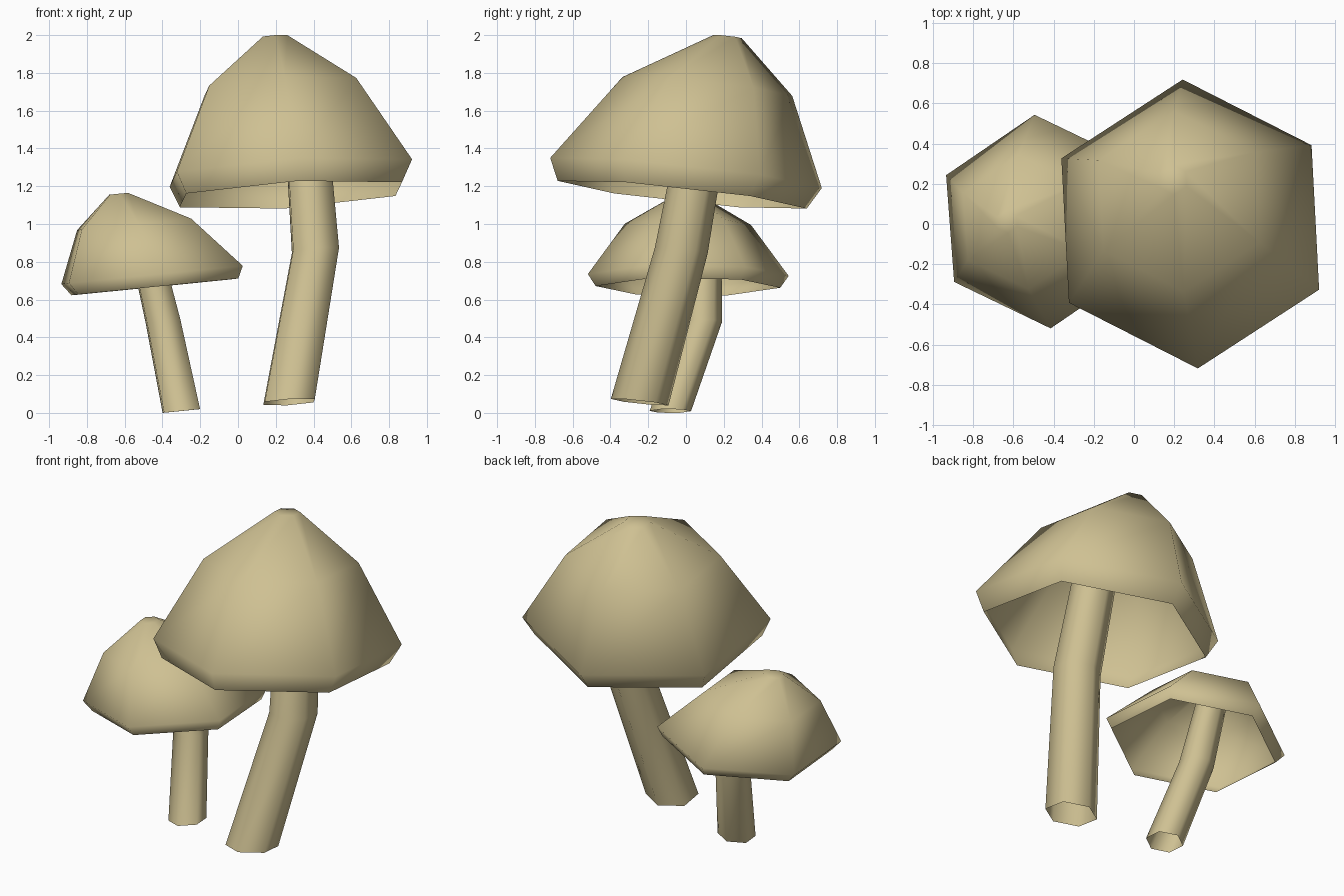
import bpy, bmesh, math

if "Cube" in bpy.data.objects:
    bpy.data.objects.remove(bpy.data.objects["Cube"])

# One flat colour for everything
mat = bpy.data.materials.new("mushroom beige")
mat.diffuse_color = (0.62, 0.53, 0.29, 1)
mat.use_nodes = True
mat.node_tree.nodes["Principled BSDF"].inputs["Base Color"].default_value = mat.diffuse_color


def loft(name, rings, tilt, angle, close_top):
    """Six-sided shell through rings (x, y, z, radius), each leaning by the tilt slopes."""
    bm = bmesh.new()
    loops = []
    for x, y, z, r in rings:
        loop = []
        for k in range(6):
            a = math.radians(angle + 60 * k)
            dx, dy = r * math.cos(a), r * math.sin(a)
            loop.append(bm.verts.new((x + dx, y + dy, z + tilt[0] * dx + tilt[1] * dy)))
        loops.append(loop)
    for lo, hi in zip(loops, loops[1:]):
        for k in range(6):
            n = (k + 1) % 6
            bm.faces.new((lo[k], lo[n], hi[n], hi[k]))
    if close_top:
        bm.faces.new(loops[-1])
    for f in bm.faces:
        f.smooth = True
    me = bpy.data.meshes.new(name)
    bm.to_mesh(me)
    bm.free()
    me.materials.append(mat)
    ob = bpy.data.objects.new(name, me)
    bpy.context.collection.objects.link(ob)
    return ob


big_tilt, small_tilt = (0.058, -0.108), (0.1, -0.002)

# Large mushroom: open hollow cap and bent stem
loft("large_cap", [(0.28, -0.02, 1.155, 0.66), (0.28, 0.0, 1.27, 0.72),
                   (0.225, 0.113, 1.728, 0.45), (0.195, 0.22, 1.992, 0.075)],
     big_tilt, 93, True)
loft("large_stem", [(0.27, -0.245, 0.057, 0.153), (0.41, -0.025, 0.86, 0.14),
                    (0.355, 0.11, 1.6, 0.125)], big_tilt, 93, False)

# Small mushroom: open hollow cap and bent stem
loft("small_cap", [(-0.44, 0.01, 0.667, 0.49), (-0.455, 0.012, 0.73, 0.533),
                   (-0.55, 0.01, 0.998, 0.335), (-0.632, 0.01, 1.16, 0.055)],
     small_tilt, 94.3, True)
loft("small_stem", [(-0.3, -0.083, 0.01, 0.11), (-0.397, 0.09, 0.485, 0.102),
                    (-0.5, 0.1, 0.92, 0.09)], small_tilt, 94.3, False)
